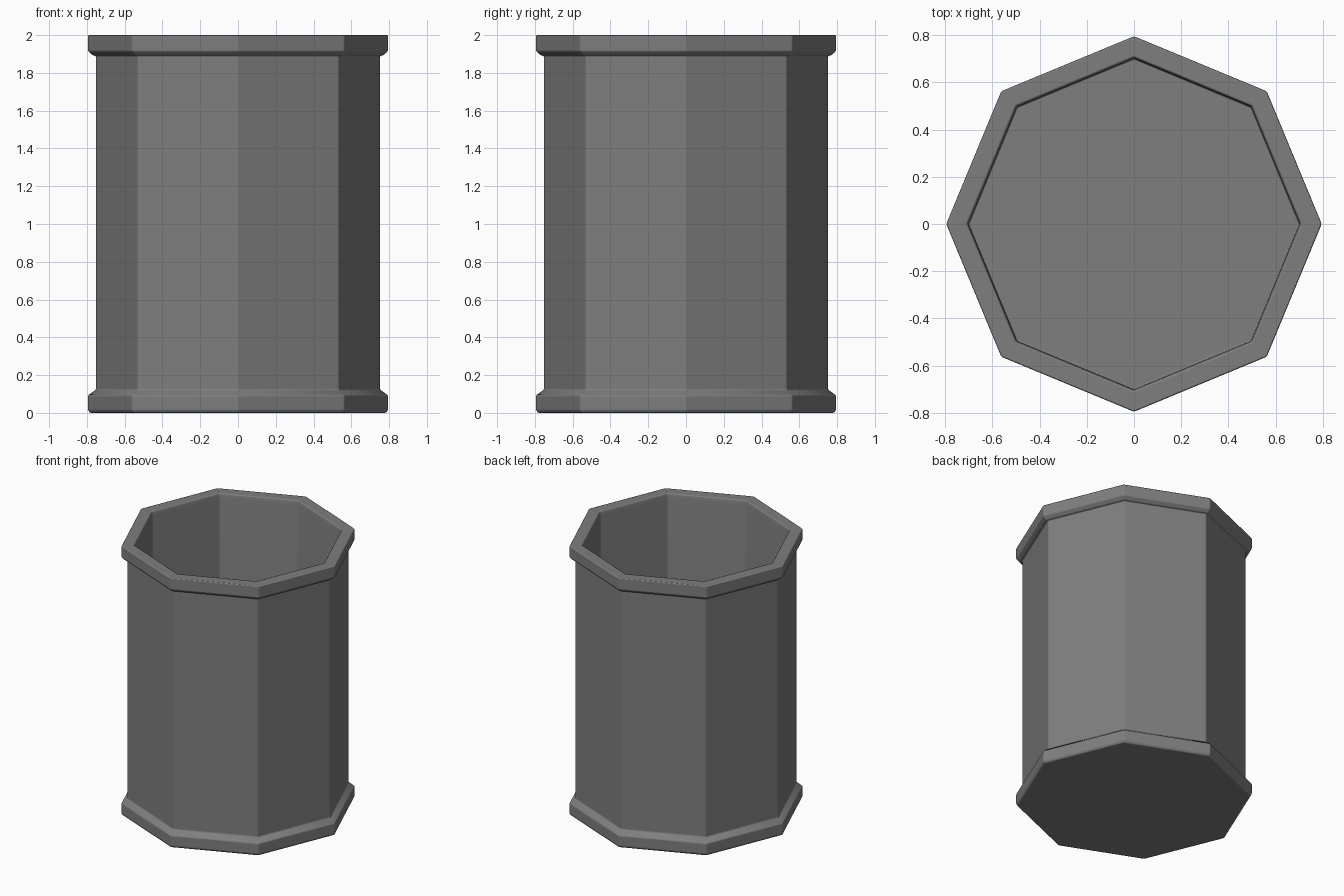
import bpy
import bmesh
from math import cos, sin, tau

cube = bpy.data.objects.get("Cube")
if cube:
    bpy.data.objects.remove(cube, do_unlink=True)

# Dark grey finish
grey = bpy.data.materials.new("dark_grey")
grey.use_nodes = True
colour = (0.21, 0.21, 0.21, 1.0)
grey.diffuse_color = colour
grey.node_tree.nodes["Principled BSDF"].inputs["Base Color"].default_value = colour


def lathe(name, profile, sides):
    """Sweep a (radius, height) profile around z and cap both ends."""
    bm = bmesh.new()
    rings = [[bm.verts.new((r * cos(tau * i / sides), r * sin(tau * i / sides), z))
              for i in range(sides)] for r, z in profile]
    for low, high in zip(rings, rings[1:]):
        for i in range(sides):
            j = (i + 1) % sides
            bm.faces.new((low[i], low[j], high[j], high[i]))
    bm.faces.new(list(reversed(rings[0])))
    bm.faces.new(rings[-1])
    bmesh.ops.recalc_face_normals(bm, faces=bm.faces)
    mesh = bpy.data.meshes.new(name)
    bm.to_mesh(mesh)
    bm.free()
    mesh.shade_smooth()
    mesh.materials.append(grey)
    obj = bpy.data.objects.new(name, mesh)
    bpy.context.collection.objects.link(obj)
    return obj


# Hollow eight-sided cup: foot band, wall, rim band, inner wall and floor
profile = [
    (0.785, 0.0), (0.796, 0.015), (0.796, 0.092), (0.754, 0.122),
    (0.754, 1.892), (0.77, 1.892), (0.796, 1.915), (0.796, 2.0),
    (0.708, 2.0), (0.702, 1.97), (0.702, 0.05),
]
cup = lathe("octagonal_cup", profile, 8)

# Softly rounded edges
bevel = cup.modifiers.new("rounded_edges", "BEVEL")
bevel.width = 0.011
bevel.segments = 2
bevel.limit_method = "ANGLE"
bevel.angle_limit = 0.5
bevel.harden_normals = True
